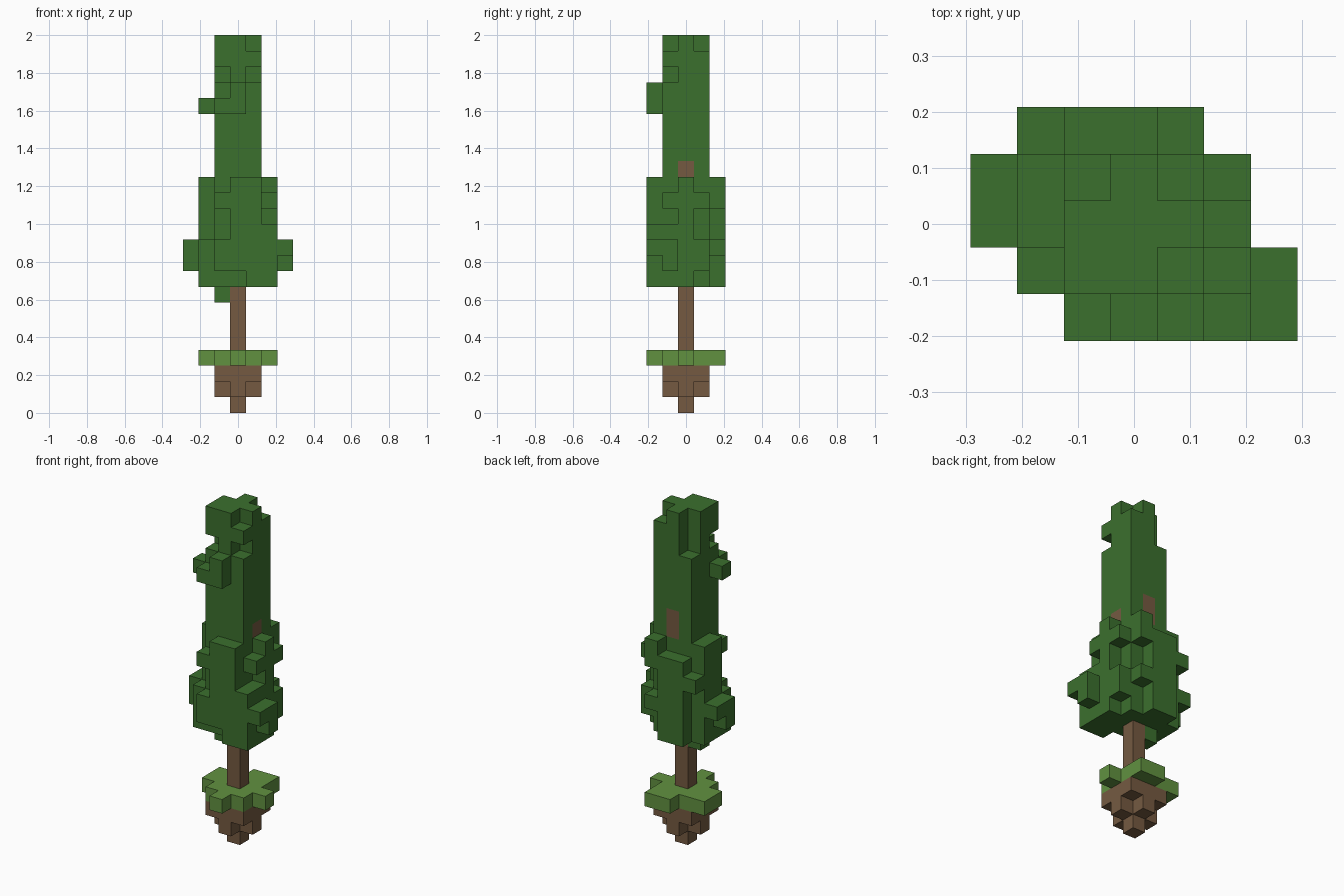
import bpy
import bmesh
from mathutils import Vector

if "Cube" in bpy.data.objects:
    bpy.data.objects.remove(bpy.data.objects["Cube"], do_unlink=True)

S = 1 / 12  # edge length of one block


def material(name, rgb):
    m = bpy.data.materials.new(name)
    m.use_nodes = True
    m.diffuse_color = (*rgb, 1)
    m.node_tree.nodes["Principled BSDF"].inputs["Base Color"].default_value = (*rgb, 1)
    return m


def box(x0, x1, y0, y1, k0, k1):
    """All block cells in an inclusive range; x and y count from the centre, k from the ground."""
    return {(x, y, k) for x in range(x0, x1 + 1)
            for y in range(y0, y1 + 1) for k in range(k0, k1 + 1)}


def column(x, y, k0, k1=None):
    return box(x, x, y, y, k0, k0 if k1 is None else k1)


# Soil clump: full slab, cross, single tip
soil = box(-1, 1, -1, 1, 2, 2) | box(-1, 1, 0, 0, 1, 1) | box(0, 0, -1, 1, 1, 1) | column(0, 0, 0)

# Grass plate with uneven tufts
grass = box(-1, 1, -1, 1, 3, 3) | box(-2, 2, 0, 0, 3, 3) | column(0, -2, 3)
grass |= box(0, 1, 2, 2, 3, 3) | column(-2, 1, 3)

# Trunk with two branch stubs showing through the leaves
trunk = column(0, 0, 4, 16) | column(1, 0, 15) | column(0, 1, 15, 16)

# Crown core
crown = box(-1, 1, -1, 1, 8, 23) | column(-1, 0, 7)

# Lower crown, front leaves
crown |= box(0, 1, -2, -2, 9, 14) | column(1, -2, 8)
crown |= column(-1, -2, 13) | column(-1, -2, 9, 10)
# Lower crown, left leaves
crown |= box(2, 2, -2, -1, 8, 11) | column(2, 0, 8, 14) | column(2, -1, 13)
crown |= column(2, 1, 13) | column(2, 1, 9, 10)
crown |= column(3, -1, 9, 10) | column(3, -2, 10)
# Lower crown, right leaves
crown |= box(-2, -2, 0, 1, 8, 14) | column(-2, -1, 8, 10)
crown |= column(-3, 0, 9, 10) | column(-3, 1, 10)
# Lower crown, back leaves
crown |= box(-1, 0, 2, 2, 8, 13) | column(1, 2, 13, 14) | column(1, 2, 10) | column(-2, 2, 12)

# Upper crown tufts and notches
crown |= box(-1, 0, -2, -2, 19, 19) | column(0, -2, 20) | column(-2, -1, 19)
crown -= column(-1, 1, 21, 23) | column(1, 1, 23) | column(1, -1, 23)
crown -= column(1, -1, 21) | column(-1, -1, 21)
crown -= trunk

solid = soil | grass | trunk | crown


def build(name, cells, mat):
    """Turn cells into a mesh of outward faces only."""
    bm = bmesh.new()
    for cell in sorted(cells):
        centre = Vector((cell[0], cell[1], cell[2] + 0.5))
        for axis in range(3):
            for sign in (-1, 1):
                n = Vector((0, 0, 0))
                n[axis] = sign
                if tuple(int(c + d) for c, d in zip(cell, n)) in solid:
                    continue
                u = Vector((0, 0, 0))
                u[(axis + 1) % 3] = 1
                v = n.cross(u)
                corners = [(-1, -1), (1, -1), (1, 1), (-1, 1)]
                bm.faces.new([bm.verts.new((centre + (n + u * a + v * b) / 2) * S)
                              for a, b in corners])
    bmesh.ops.remove_doubles(bm, verts=bm.verts, dist=S / 100)
    mesh = bpy.data.meshes.new(name)
    bm.to_mesh(mesh)
    bm.free()
    mesh.materials.append(mat)
    bpy.context.scene.collection.objects.link(bpy.data.objects.new(name, mesh))


brown = material("bark brown", (0.178, 0.102, 0.053))
build("soil", soil, brown)
build("trunk", trunk, brown)
build("grass", grass, material("grass green", (0.12, 0.283, 0.051)))
build("crown", crown, material("leaf green", (0.044, 0.162, 0.027)))
